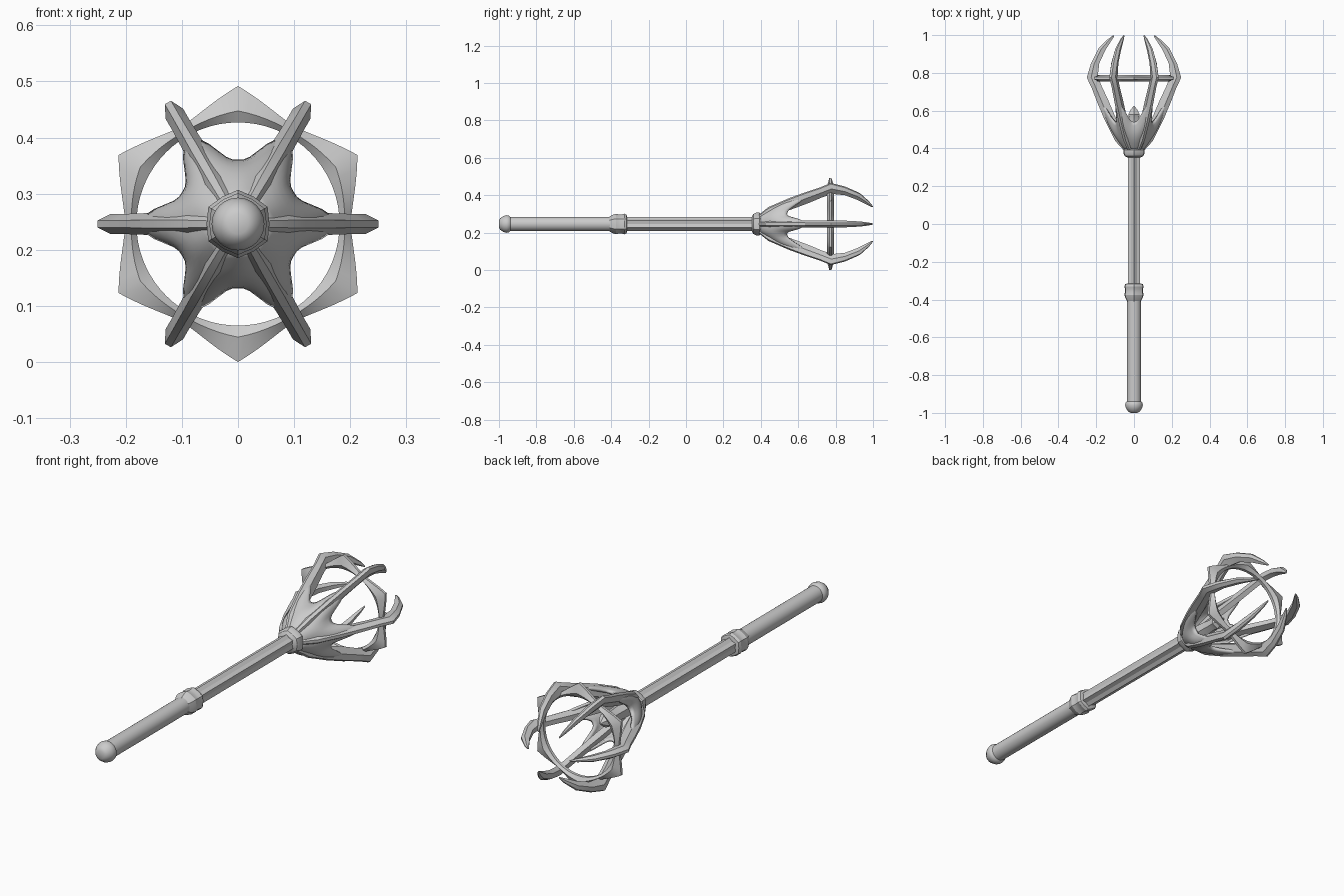
import bpy, bmesh
from math import sin, cos, pi, radians, tau
from mathutils import Vector

AXIS_Z = 0.246

cube = bpy.data.objects.get("Cube")
if cube:
    bpy.data.objects.remove(cube, do_unlink=True)

steel = bpy.data.materials.new("grey steel")
steel.use_nodes = True
COLOUR = (0.6, 0.6, 0.6, 1)
steel.diffuse_color = COLOUR
steel.node_tree.nodes["Principled BSDF"].inputs["Base Color"].default_value = COLOUR


def polar(y, r, a):
    """Point around the weapon's long axis."""
    return Vector((r * cos(a), y, AXIS_Z + r * sin(a)))


def loft(name, sections, cap=True, ring=False, angle=30):
    """Skin closed cross-sections; ring joins the last one to the first."""
    bm = bmesh.new()
    rows = [[bm.verts.new(p) for p in s] for s in sections]
    n = len(rows[0])
    pairs = list(zip(rows, rows[1:]))
    if ring:
        pairs.append((rows[-1], rows[0]))
    for a, b in pairs:
        for i in range(n):
            j = (i + 1) % n
            bm.faces.new((a[i], a[j], b[j], b[i]))
    if cap and not ring:
        bm.faces.new(rows[0])
        bm.faces.new(rows[-1])
    bmesh.ops.recalc_face_normals(bm, faces=bm.faces)
    mesh = bpy.data.meshes.new(name)
    bm.to_mesh(mesh)
    bm.free()
    mesh.materials.append(steel)
    obj = bpy.data.objects.new(name, mesh)
    bpy.context.collection.objects.link(obj)
    bpy.ops.object.select_all(action="DESELECT")
    obj.select_set(True)
    bpy.context.view_layer.objects.active = obj
    bpy.ops.object.shade_smooth_by_angle(angle=radians(angle))
    return obj


def turned(name, profile, sides=12, valley=1.0, angle=30):
    """Lathe a (y, radius) profile; valley pulls in every other corner."""
    return loft(name, [[polar(y, r * (valley if i % 2 == 0 else 1), tau * i / sides)
                        for i in range(sides)] for y, r in profile], angle=angle)


# Handle
turned("grip", [(-0.97, 0.038), (-0.37, 0.038)], 24)
turned("pommel", [(-1.0, 0.018), (-0.993, 0.031), (-0.975, 0.043), (-0.958, 0.047),
                  (-0.945, 0.044), (-0.938, 0.037)], 24, angle=45)
turned("shaft", [(-0.36, 0.038), (0.4, 0.038)], valley=0.77, angle=20)
turned("grip_collar", [(-0.41, 0.039), (-0.39, 0.05), (-0.375, 0.055), (-0.36, 0.051),
                       (-0.345, 0.051), (-0.33, 0.055), (-0.318, 0.05), (-0.315, 0.038)],
       valley=0.93)
turned("head_collar", [(0.352, 0.038), (0.36, 0.053), (0.375, 0.061), (0.392, 0.061),
                       (0.405, 0.05)], valley=0.92)

# Spike inside the head
turned("inner_spike", [(0.39, 0.04), (0.5, 0.034), (0.555, 0.028), (0.58, 0.034),
                       (0.6, 0.024), (0.625, 0.003)], valley=0.88)

# Flaring cup whose rim climbs towards each prong
STEPS = 72
cup_rows = []
for k in range(9):
    row = []
    for i in range(STEPS):
        a = tau * i / STEPS
        lobe = (0.5 + 0.5 * cos(6 * a)) ** 1.5
        y = 0.385 + k / 8 * (0.155 + 0.1 * lobe)
        s = y - 0.385
        row.append(polar(y, 0.045 + (0.45 + 0.06 * lobe) * s + 0.02 * sin(pi * k / 8), a))
    cup_rows.append(row)
cup = loft("head_cup", cup_rows, cap=False, angle=40)
thick = cup.modifiers.new("wall", "SOLIDIFY")
thick.thickness = 0.012
thick.offset = -1

# Six curved prongs: outer y, outer r, inner y, inner r, half width
PRONG = [(0.385, 0.05, 0.4, 0.03, 0.016), (0.44, 0.1, 0.47, 0.06, 0.02),
         (0.55, 0.155, 0.57, 0.1, 0.021), (0.64, 0.193, 0.66, 0.138, 0.019),
         (0.72, 0.224, 0.72, 0.167, 0.018), (0.775, 0.25, 0.78, 0.192, 0.018),
         (0.85, 0.228, 0.85, 0.184, 0.018), (0.93, 0.188, 0.92, 0.152, 0.014),
         (0.98, 0.137, 0.97, 0.12, 0.008), (1.0, 0.108, 0.995, 0.104, 0.003)]
for p in range(6):
    a = p * pi / 3
    side = Vector((-sin(a), 0, cos(a)))
    sections = []
    for yo, ro, yi, ri, w in PRONG:
        outer, inner = polar(yo, ro, a), polar(yi, ri, a)
        mid = outer.lerp(inner, 0.4)
        sections.append([outer + side * w * 0.35, mid + side * w, inner + side * w * 0.6,
                         inner - side * w * 0.6, mid - side * w, outer - side * w * 0.35])
    loft(f"prong_{p + 1}", sections, angle=25)

# Pointed ring tying the prongs together
ring_sections = []
for i in range(STEPS):
    a = tau * i / STEPS
    tooth = abs((i % 12) - 6) / 6
    outer = 0.201 + 0.045 * (1 - tooth) ** 1.7
    middle = 0.19 + 0.25 * (outer - 0.2)
    half = [(0.181, 0.007), (middle, 0.018), (outer, 0.006)]
    ring_sections.append([polar(0.772 + h, r, a) for r, h in half]
                         + [polar(0.772 - h, r, a) for r, h in reversed(half)])
loft("pointed_ring", ring_sections, ring=True, angle=35)
